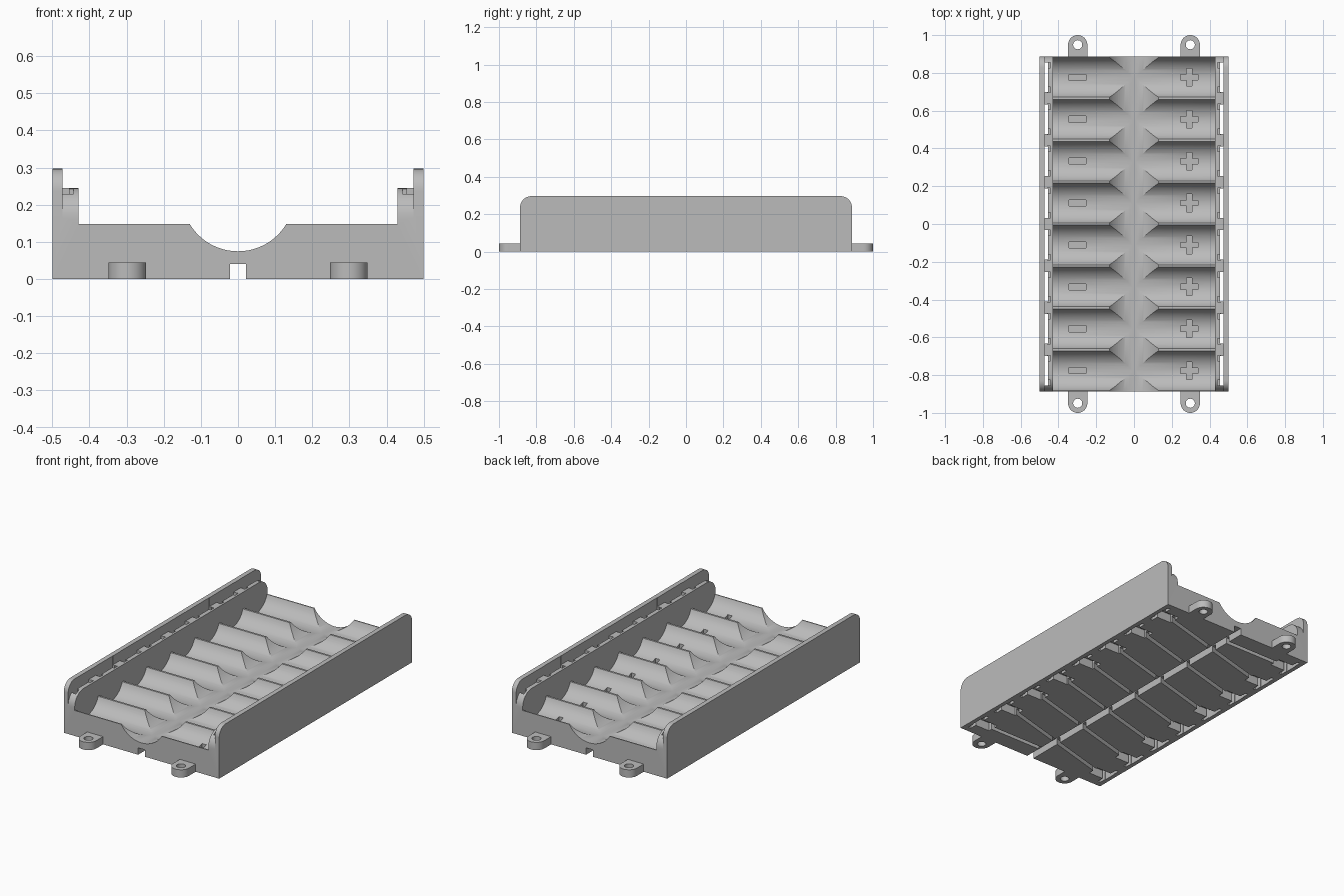
import bpy, bmesh, math
from mathutils import Matrix, Vector

if "Cube" in bpy.data.objects:
    bpy.data.objects.remove(bpy.data.objects["Cube"])

CELLS = 8
PITCH = 0.2218
HALF_LEN = PITCH * CELLS / 2
RIDGE = 0.148
FLOOR = 0.075
CENTRES = [(i - (CELLS - 1) / 2) * PITCH for i in range(CELLS)]

grey = bpy.data.materials.new("plastic grey")
grey.use_nodes = True
grey.diffuse_color = (0.5, 0.5, 0.5, 1)
grey.node_tree.nodes["Principled BSDF"].inputs["Base Color"].default_value = (0.5, 0.5, 0.5, 1)


def finish(name, bm):
    bmesh.ops.recalc_face_normals(bm, faces=bm.faces)
    mesh = bpy.data.meshes.new(name)
    bm.to_mesh(mesh)
    bm.free()
    mesh.materials.append(grey)
    obj = bpy.data.objects.new(name, mesh)
    bpy.context.scene.collection.objects.link(obj)
    return obj


def add_prism(bm, points, shift):
    """Extrude a closed ring of 3D points along a vector."""
    face = bm.faces.new([bm.verts.new(p) for p in points])
    ext = bmesh.ops.extrude_face_region(bm, geom=[face])
    verts = [g for g in ext["geom"] if isinstance(g, bmesh.types.BMVert)]
    bmesh.ops.translate(bm, verts=verts, vec=shift)


def prism_x(name, outline, half):
    bm = bmesh.new()
    add_prism(bm, [(-half, y, z) for y, z in outline], (2 * half, 0, 0))
    return finish(name, bm)


def boxes(name, items):
    """Each item is (centre, size, turn about z)."""
    bm = bmesh.new()
    for centre, size, turn in items:
        m = (Matrix.Translation(centre) @ Matrix.Rotation(turn, 4, "Z")
             @ Matrix.Diagonal((*size, 1)))
        bmesh.ops.create_cube(bm, size=1, matrix=m)
    return finish(name, bm)


def span(x0, x1, y0, y1, z0, z1):
    return (Vector((x0 + x1, y0 + y1, z0 + z1)) / 2, (x1 - x0, y1 - y0, z1 - z0), 0)


def cut(target, cutter):
    mod = target.modifiers.new("cut", "BOOLEAN")
    mod.operation, mod.solver, mod.object = "DIFFERENCE", "EXACT", cutter
    bpy.context.view_layer.objects.active = target
    bpy.ops.object.modifier_apply(modifier=mod.name)
    bpy.data.objects.remove(cutter)


def smooth(obj):
    bpy.ops.object.select_all(action="DESELECT")
    obj.select_set(True)
    bpy.context.view_layer.objects.active = obj
    bpy.ops.object.shade_smooth_by_angle(angle=math.radians(25))


def rounded_top(half, top, r, steps=8):
    """Left-to-right line over the top with rounded corners."""
    right = []
    for i in range(steps + 1):
        a = math.pi / 2 * (1 - i / steps)
        right.append((half - r + r * math.cos(a), top - r + r * math.sin(a)))
    return [(-y, z) for y, z in reversed(right)] + right


# Block with tall outer walls
body = prism_x("battery_tray", [(-HALF_LEN, 0)] + rounded_top(HALF_LEN, 0.297, 0.06)
               + [(HALF_LEN, 0)], 0.5)

# Lower inner walls
line = rounded_top(HALF_LEN, 0.245, 0.08)
line = [(-1.1, line[0][1])] + line + [(1.1, line[-1][1])]
cut(body, prism_x("inner_wall_cutter", line + [(1.1, 0.5), (-1.1, 0.5)], 0.472))

# Row of round cell troughs with thin flat ridges between them
half_w, depth = 0.105, RIDGE - FLOOR
radius = (half_w ** 2 + depth ** 2) / (2 * depth)
reach = math.asin(half_w / radius)
line = [(-1.1, RIDGE)]
for yc in CENTRES:
    for i in range(25):
        a = reach * (i / 12 - 1)
        line.append((yc + radius * math.sin(a), FLOOR + radius * (1 - math.cos(a))))
line.append((1.1, RIDGE))
cut(body, prism_x("trough_cutter", line + [(1.1, 0.6), (-1.1, 0.6)], 0.43))

# Lengthwise round finger channel
bm = bmesh.new()
ring = [(0.152 * math.cos(2 * math.pi * i / 64), -1.1,
         FLOOR - 0.0005 + 0.152 + 0.152 * math.sin(2 * math.pi * i / 64)) for i in range(64)]
add_prism(bm, ring, (0, 2.2, 0))
cut(body, finish("channel_cutter", bm))

# Engraved minus and plus signs
cut(body, boxes("minus_cutter", [span(-0.345, -0.255, y - 0.016, y + 0.016, 0.062, 0.13)
                                 for y in CENTRES]))
bm = bmesh.new()
L, W = 0.047, 0.014
plus = [(L, -W), (L, W), (W, W), (W, L), (-W, L), (-W, W),
        (-L, W), (-L, -W), (-W, -W), (-W, -L), (W, -L), (W, -W)]
for yc in CENTRES:
    add_prism(bm, [(0.293 + x, yc + y, 0.062) for x, y in plus], (0, 0, 0.08))
cut(body, finish("plus_cutter", bm))

# Contact slots through the side walls, widened at both ends near the top
slots, lips, pockets = [], [], []
for s in (-1, 1):
    for y in CENTRES:
        a, b = sorted((s * 0.455, s * 0.473))
        slots.append(span(a, b, y - 0.078, y + 0.078, -0.1, 0.4))
        a, b = sorted((s * 0.443, s * 0.46))
        for e in (-1, 1):
            lips.append(span(a, b, y + e * 0.065 - 0.0145, y + e * 0.065 + 0.0145, 0.15, 0.4))
        a, b = sorted((s * 0.36, s * 0.476))
        pockets.append(span(a, b, y - 0.035, y + 0.035, -0.1, 0.05))
cut(body, boxes("slot_cutter", slots))
cut(body, boxes("lip_cutter", lips))
cut(body, boxes("pocket_cutter", pockets))

# Underside: diagonal wire grooves, two end grooves and the centre channel
turn = math.atan2(PITCH, 0.8)
grooves = [((0, y + PITCH / 2, -0.03), (math.hypot(0.8, PITCH), 0.024, 0.13), turn)
           for y in CENTRES[:-1]]
grooves += [span(0, 0.4, CENTRES[0] - 0.012, CENTRES[0] + 0.012, -0.1, 0.035),
            span(-0.4, 0, CENTRES[-1] - 0.012, CENTRES[-1] + 0.012, -0.1, 0.035)]
cut(body, boxes("groove_cutter", grooves))
cut(body, boxes("wire_channel_cutter", [span(-0.022, 0.022, -1.1, 1.1, -0.1, 0.04)]))
smooth(body)

# Four screw lugs
for end, s in (("front", -1), ("back", 1)):
    for side, x in (("right", -0.298), ("left", 0.298)):
        bm = bmesh.new()
        arc = [math.pi * i / 20 for i in range(21)]
        ring = [(x + 0.051, s * HALF_LEN, 0)]
        ring += [(x + 0.051 * math.cos(a), s * (0.949 + 0.051 * math.sin(a)), 0) for a in arc]
        ring.append((x - 0.051, s * HALF_LEN, 0))
        add_prism(bm, ring, (0, 0, 0.045))
        lug = finish(f"{end}_{side}_lug", bm)
        bm = bmesh.new()
        bmesh.ops.create_cone(bm, cap_ends=True, segments=32, radius1=0.024, radius2=0.024,
                              depth=0.3, matrix=Matrix.Translation((x, s * 0.949, 0)))
        cut(lug, finish("hole_cutter", bm))
        smooth(lug)
